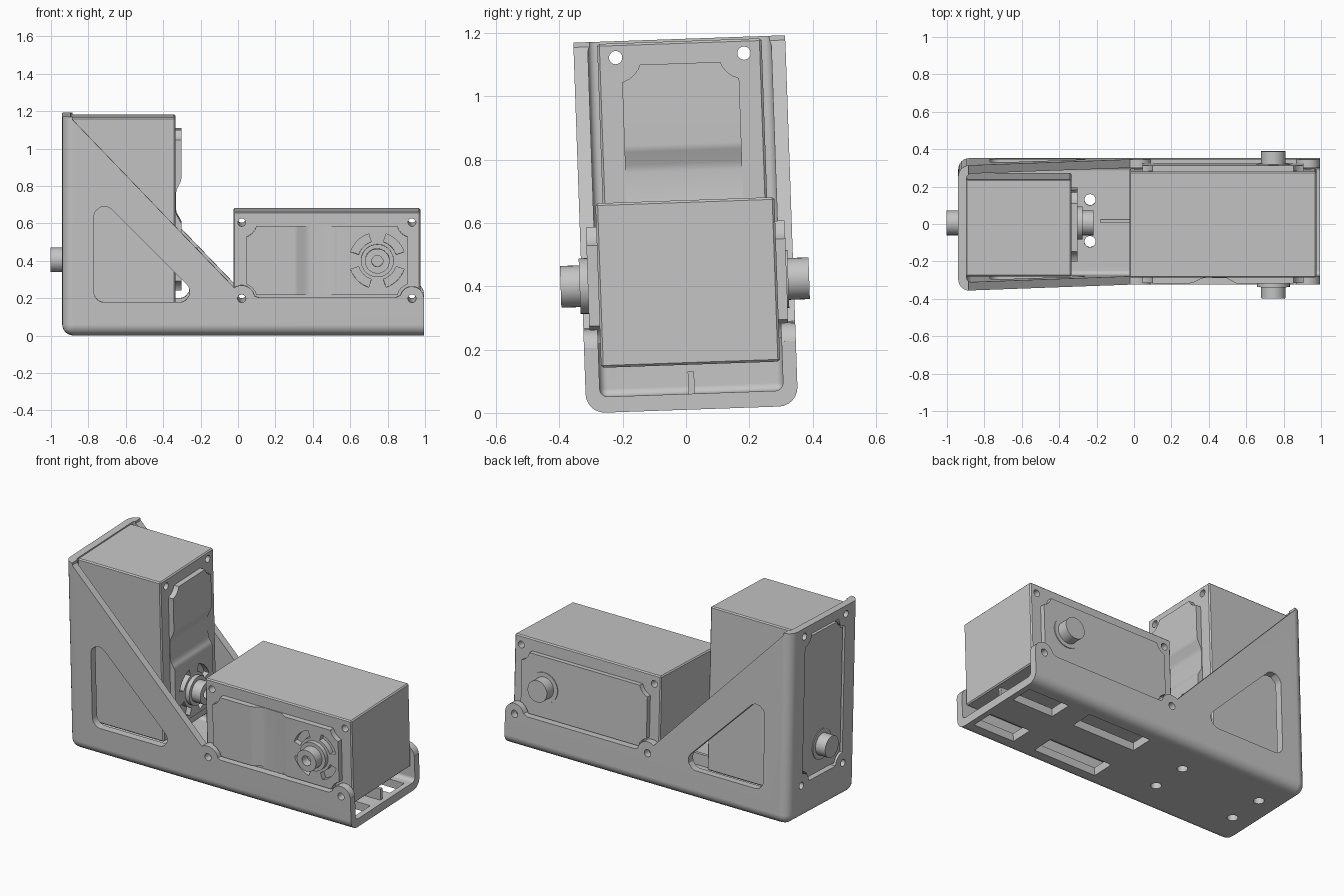
import bpy, bmesh, math
from mathutils import Matrix, Vector

if "Cube" in bpy.data.objects:
    bpy.data.objects.remove(bpy.data.objects["Cube"])

metal = bpy.data.materials.new("plain_grey")
metal.diffuse_color = (0.56, 0.56, 0.56, 1)
metal.use_nodes = True
metal.node_tree.nodes["Principled BSDF"].inputs["Base Color"].default_value = metal.diffuse_color


def make(name, bm):
    bmesh.ops.recalc_face_normals(bm, faces=bm.faces)
    me = bpy.data.meshes.new(name)
    bm.to_mesh(me)
    bm.free()
    me.materials.append(metal)
    ob = bpy.data.objects.new(name, me)
    bpy.context.collection.objects.link(ob)
    return ob


def box(name, lo, hi, bevel=0.0, pick=lambda a, b: True, segs=1):
    """Box between two corners; edges chosen by pick are rounded."""
    lo, hi = Vector(lo), Vector(hi)
    bm = bmesh.new()
    bmesh.ops.create_cube(bm, size=1)
    for v in bm.verts:
        v.co = Vector([(lo[i] + hi[i]) / 2 + v.co[i] * (hi[i] - lo[i]) for i in range(3)])
    if bevel:
        edges = [e for e in bm.edges if pick(e.verts[0].co, e.verts[1].co)]
        bmesh.ops.bevel(bm, geom=edges, offset=bevel, segments=segs, affect='EDGES', profile=0.5)
    return make(name, bm)


def prism(name, pts, lo, hi, place):
    """Extrude a 2D outline from lo to hi; place maps (a, b, h) to a point."""
    bm = bmesh.new()
    ends = [[bm.verts.new(place(a, b, h)) for a, b in pts] for h in (lo, hi)]
    n = len(pts)
    bm.faces.new(ends[0])
    bm.faces.new(ends[1])
    for i in range(n):
        j = (i + 1) % n
        bm.faces.new((ends[0][i], ends[0][j], ends[1][j], ends[1][i]))
    return make(name, bm)


def arc(cx, cy, r, a0, a1, n):
    return [(cx + r * math.cos(math.radians(a0 + (a1 - a0) * i / n)),
             cy + r * math.sin(math.radians(a0 + (a1 - a0) * i / n))) for i in range(n + 1)]


def circle(cx, cy, r, n=32):
    return arc(cx, cy, r, 0, 360, n)[:-1]


def along_x(a, b, h): return (h, a, b)
def along_y(a, b, h): return (a, h, b)
def along_z(a, b, h): return (a, b, h)


def extent(me):
    if not me.vertices:
        return Vector((0, 0, 0))
    return Vector([max(v.co[i] for v in me.vertices) - min(v.co[i] for v in me.vertices)
                   for i in range(3)])


def cut(ob, *cutters):
    """Subtract cutters; a result that loses its overall size is retried or dropped."""
    for c in cutters:
        before, size = ob.data.copy(), extent(ob.data)
        for solver in ('EXACT', 'MANIFOLD', 'FLOAT'):
            m = ob.modifiers.new("cut", 'BOOLEAN')
            m.operation, m.solver, m.object = 'DIFFERENCE', solver, c
            bpy.context.view_layer.objects.active = ob
            bpy.context.view_layer.update()
            bpy.ops.object.modifier_apply(modifier=m.name)
            if (extent(ob.data) - size).length < 0.005:
                break
            ob.modifiers.clear()
            ob.data = before.copy()
        bpy.data.objects.remove(c)
    return ob


def rounded(pts, r):
    """Round every corner of an outline with a tangent curve."""
    out = []
    for i, p in enumerate(pts):
        p = Vector(p)
        a = (Vector(pts[i - 1]) - p).normalized()
        b = (Vector(pts[(i + 1) % len(pts)]) - p).normalized()
        half = a.angle(b) / 2
        c = p + (a + b).normalized() * (r / math.sin(half))
        t = r / math.tan(half)
        s, e = p + a * t - c, p + b * t - c
        for k in range(9):
            out.append(tuple(c + s.lerp(e, k / 8).normalized() * r))
    return out


# whole assembly leans slightly about the long axis
TILT = Matrix.Translation((0, 0.0195, 0.0105)) @ Matrix.Rotation(math.radians(2), 4, 'X')
parts = []

# ---------- bracket ----------
X0, X1, HW, H, T = -0.94, 0.995, 0.335, 1.172, 0.045


def tray_edges(x0, z0):
    def pick(a, b):
        back = abs(a.x - x0) < 1e-4 and abs(b.x - x0) < 1e-4
        low = abs(a.z - z0) < 1e-4 and abs(b.z - z0) < 1e-4
        side = abs(a.y - b.y) < 1e-4
        return (back and side) or (low and side) or (back and low)
    return pick


bracket = box("bracket", (X0, -HW, 0), (X1, HW, H), 0.06, tray_edges(X0, 0), 6)
cut(bracket, box("hollow", (X0 + T, -HW + T, 0.05), (2, HW - T, 2), 0.025,
                 tray_edges(X0 + T, 0.05), 4))
# side wall outline: diagonal, low rail, and a lobe round each screw hole
edge = [(-0.885, 1.4), (-0.885, 1.157)] + arc(0.02, 0.2, 0.07, 125, 10, 8)
edge += [(0.11, 0.205), (0.845, 0.205), (0.868, 0.217)]
edge += arc(0.93, 0.2, 0.064, 145, 5, 10) + [(1.2, 0.203), (1.2, 1.4)]
cut(bracket, prism("wall_trim", edge, -1, 1, along_y))
# triangular window
cut(bracket, prism("window", rounded([(-0.77, 0.18), (-0.18, 0.18), (-0.77, 0.77)], 0.055),
                   -1, 1, along_y))
# screw holes in the side walls, base and back plate
for x in (0.02, 0.93):
    cut(bracket, prism("hole", circle(x, 0.2, 0.022, 20), -1, 1, along_y))
for x in (-0.78, -0.235):
    for s in (-1, 1):
        cut(bracket, prism("hole", circle(x, s * 0.112, 0.03, 20), -0.2, 0.2, along_z))
for z in (0.21, 1.12):
    for s in (-1, 1):
        cut(bracket, prism("hole", circle(s * 0.203, z, 0.021, 20), -1.2, -0.8, along_x))
# back opening with scooped corners
opening = []
for cy, cz, a in ((-0.2, 0.21, 0), (-0.2, 1.12, -90), (0.2, 1.12, -180), (0.2, 0.21, 90)):
    opening += arc(cy, cz, 0.07, a + 5, a + 85, 6)
cut(bracket, prism("opening", opening, -1.2, -0.8, along_x))
# base slots
for x0, x1 in ((0.10, 0.53), (0.68, 0.96)):
    for s in (-1, 1):
        cut(bracket, box("slot", (x0, s * 0.165 - 0.07, -0.2), (x1, s * 0.165 + 0.07, 0.2)))
parts.append((bracket, TILT))
parts.append((box("base_rib", (-0.18, -0.01, 0.04), (0.97, 0.01, 0.12)), TILT))

# ---------- motors ----------
U0, U1, V, W = -0.23, 0.77, 0.26, 0.283     # shaft at u = v = 0, front at +w
HOLES = [(u, v) for u in (-0.185, 0.725) for v in (-0.203, 0.203)]


def drill(ob, r, n):
    return cut(ob, *[prism("drill", circle(u, v, r, n), -1, 1, along_z) for u, v in HOLES])


def motor(tag, M):
    M = TILT @ M
    case = drill(box(tag + "_case", (U0, -V, -W), (U1, V, W), 0.007), 0.021, 20)
    # front plate with a dip across the middle
    top = W + 0.033
    prof = [(-0.16, 0.275), (-0.16, top), (0.20, top), (0.222, 0.304), (0.25, 0.288),
            (0.36, 0.286), (0.385, 0.291), (0.425, 0.311), (0.445, top),
            (0.70, top), (0.70, 0.275)]
    front = drill(prism(tag + "_front_plate", prof, -0.185, 0.185,
                        lambda a, b, h: (a, h, b)), 0.08, 24)
    for a in (45, 135, 225, 315):            # curved slots round the shaft
        ring = arc(0, 0, 0.105, a - 27, a + 27, 8) + arc(0, 0, 0.15, a + 27, a - 27, 8)
        cut(front, prism("slot", ring, 0.284, 0.5, along_z))
    rear = drill(box(tag + "_rear_plate", (-0.16, -0.185, -W - 0.03),
                     (0.70, 0.185, -0.275)), 0.08, 24)
    # shafts and collars
    collar = prism(tag + "_front_collar", circle(0, 0, 0.088), 0.28, 0.342, along_z)
    shaft = prism(tag + "_front_shaft", circle(0, 0, 0.066), 0.28, 0.402, along_z)
    cut(shaft, prism("bore", circle(0, 0, 0.03, 24), 0.35, 0.5, along_z))
    rear_collar = prism(tag + "_rear_collar", circle(0, 0, 0.092), -0.318, -0.28, along_z)
    rear_shaft = prism(tag + "_rear_shaft", circle(0, 0, 0.066), -0.384, -0.28, along_z)
    for ob in (case, front, rear, collar, shaft, rear_collar, rear_shaft):
        parts.append((ob, M))


def frame(u, v, w, origin):
    m = Matrix((u, v, w)).transposed().to_4x4()
    m.translation = origin
    return m


motor("lying_motor", frame((-1, 0, 0), (0, 0, -1), (0, -1, 0), (0.745, 0, 0.402)))
motor("upright_motor", frame((0, 0, 1), (0, -1, 0), (1, 0, 0), (-0.618, 0, 0.395)))

# place everything and smooth the round surfaces
for ob, M in parts:
    ob.matrix_world = M
    bpy.ops.object.select_all(action='DESELECT')
    ob.select_set(True)
    bpy.context.view_layer.objects.active = ob
    bpy.ops.object.shade_smooth_by_angle(angle=math.radians(30))
    wn = ob.modifiers.new("even_normals", 'WEIGHTED_NORMAL')
    wn.keep_sharp = True
